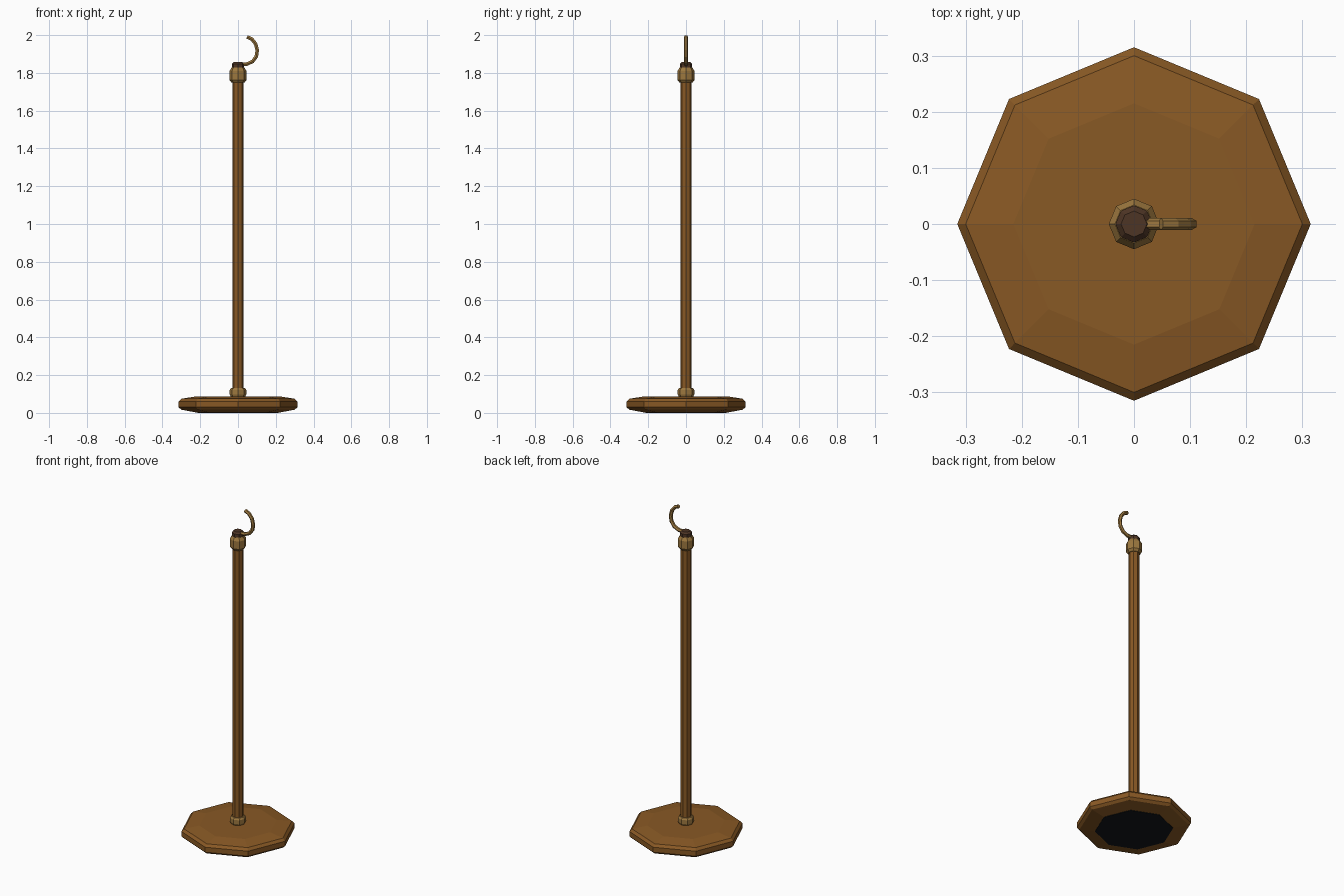
import bpy, bmesh
from math import cos, sin, pi
from mathutils import Vector

if "Cube" in bpy.data.objects:
    bpy.data.objects.remove(bpy.data.objects["Cube"])


def material(name, rgb):
    m = bpy.data.materials.new(name)
    m.diffuse_color = (*rgb, 1)
    m.use_nodes = True
    m.node_tree.nodes["Principled BSDF"].inputs["Base Color"].default_value = m.diffuse_color
    return m


wood = material("wood", (0.25, 0.10, 0.018))
brass = material("brass", (0.34, 0.19, 0.05))
dark = material("dark_metal", (0.075, 0.035, 0.018))
felt = material("felt", (0.006, 0.008, 0.01))


def skin_rings(name, rings, mat):
    """Bridge equal-sized vertex rings into a capped, flat-shaded solid."""
    bm = bmesh.new()
    loops = [[bm.verts.new(p) for p in ring] for ring in rings]
    n = len(loops[0])
    for a, b in zip(loops, loops[1:]):
        for i in range(n):
            j = (i + 1) % n
            bm.faces.new((a[i], a[j], b[j], b[i]))
    bm.faces.new(loops[0][::-1])
    bm.faces.new(loops[-1])
    bmesh.ops.recalc_face_normals(bm, faces=bm.faces)
    me = bpy.data.meshes.new(name)
    bm.to_mesh(me)
    bm.free()
    me.materials.append(mat)
    ob = bpy.data.objects.new(name, me)
    bpy.context.collection.objects.link(ob)
    return ob


def lathe(name, profile, mat, sides=8):
    """Turn a (radius, height) profile around the z axis."""
    rings = [[(r * cos(2 * pi * i / sides), r * sin(2 * pi * i / sides), z)
              for i in range(sides)] for r, z in profile]
    return skin_rings(name, rings, mat)


def tube(name, path, radius, mat, sides=6):
    """Sweep a small polygon along an (x, z) path in the front plane."""
    pts = [Vector((x, 0, z)) for x, z in path]
    y = Vector((0, 1, 0))
    rings = []
    for k, p in enumerate(pts):
        t = (pts[min(k + 1, len(pts) - 1)] - pts[max(k - 1, 0)]).normalized()
        side = y.cross(t)
        rings.append([p + radius * (cos(2 * pi * i / sides) * y + sin(2 * pi * i / sides) * side)
                      for i in range(sides)])
    return skin_rings(name, rings, mat)


# Weighted octagonal base with felt underside
lathe("base", [(0.22, 0.002), (0.30, 0.017), (0.315, 0.03), (0.315, 0.06),
               (0.30, 0.075), (0.215, 0.088)], wood)
lathe("felt_pad", [(0.215, 0), (0.215, 0.004)], felt)

# Pole with its lower collar and upper ferrule
lathe("pole", [(0.03, 0.08), (0.03, 1.78)], wood)
lathe("lower_collar", [(0.038, 0.085), (0.044, 0.098), (0.044, 0.122), (0.037, 0.132)], brass)
lathe("upper_ferrule", [(0.034, 1.748), (0.045, 1.762), (0.045, 1.81), (0.034, 1.828)], brass)

# Dark cap on top
lathe("cap", [(0.028, 1.82), (0.033, 1.829), (0.033, 1.847), (0.023, 1.857)], dark)

# Open hook
tube("hook", [(0.015, 1.846), (0.048, 1.847), (0.078, 1.861), (0.097, 1.887), (0.102, 1.92),
              (0.093, 1.954), (0.073, 1.979), (0.048, 1.99)], 0.011, brass)
